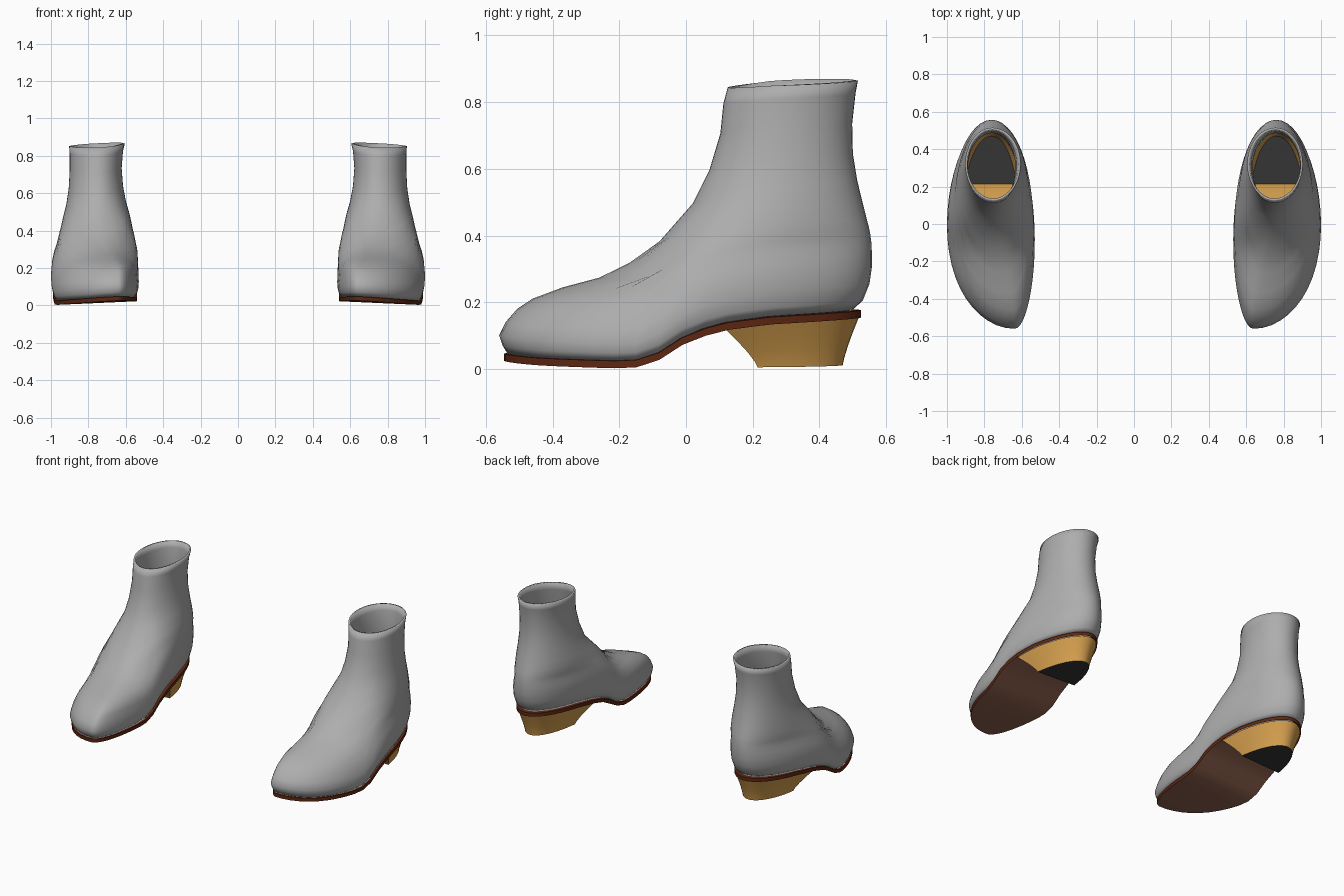
import bpy, bmesh, math

if "Cube" in bpy.data.objects:
    bpy.data.objects.remove(bpy.data.objects["Cube"])

COLUMNS = 48
CENTRE_X = 0.76


def material(name, colour):
    mat = bpy.data.materials.new(name)
    mat.use_nodes = True
    mat.diffuse_color = (*colour, 1)
    mat.node_tree.nodes["Principled BSDF"].inputs["Base Color"].default_value = (*colour, 1)
    return mat


grey = material("grey leather", (0.42, 0.42, 0.42))
red_brown = material("dark red brown edge", (0.11, 0.02, 0.006))
brown = material("brown outsole", (0.27, 0.12, 0.075))
gold = material("golden wood", (0.65, 0.34, 0.075))
black = material("black rubber", (0.035, 0.035, 0.035))

# Side curve of the footbed: (y, z) from toe to heel
FOOTBED = [(-0.56, 0.035), (-0.45, 0.03), (-0.2, 0.026), (-0.13, 0.031), (-0.07, 0.057),
           (-0.03, 0.087), (0.02, 0.115), (0.12, 0.142), (0.25, 0.158), (0.56, 0.172)]


def footbed(y):
    for (y0, z0), (y1, z1) in zip(FOOTBED, FOOTBED[1:]):
        if y <= y1:
            return z0 + (z1 - z0) * (y - y0) / (y1 - y0)
    return FOOTBED[-1][1]


def outline(level, a):
    """Point on a foot-shaped ring; the angle runs toe, outer side, heel, inner side."""
    z_front, z_back, y_front, y_back, x_tip, x_back, in_ball, in_heel, out = level
    t = (1 - math.cos(a)) / 2
    y = y_front + (y_back - y_front) * t
    axis = x_tip + (x_back - x_tip) * t
    inner = in_ball + (in_heel - in_ball) * t * t * (3 - 2 * t)
    edge = out if math.sin(a) > 0 else inner
    x = axis + (edge - axis) * abs(math.sin(a))
    low, high = footbed(y_front), footbed(y_back)
    z = z_front + (z_back - z_front) * (footbed(y) - low) / (high - low)
    return x, y, z


def ring(level, drop=0.0):
    points = [outline(level, math.tau * i / COLUMNS) for i in range(COLUMNS)]
    return [(x, y, z - drop) for x, y, z in points]


def loft(bm, rings):
    """Skin closed rings from bottom to top, with a slight roll toward the outer side."""
    rows = [[bm.verts.new((x, y, z + 0.006 - 0.045 * (x - CENTRE_X))) for x, y, z in r]
            for r in rings]
    for low, high in zip(rows, rows[1:]):
        n = len(low)
        for i in range(n):
            j = (i + 1) % n
            bm.faces.new((low[i], low[j], high[j], high[i]))
    return rows


def finish(bm, name, materials, thickness=0):
    mesh = bpy.data.meshes.new(name)
    bm.to_mesh(mesh)
    bm.free()
    for mat in materials:
        mesh.materials.append(mat)
    obj = bpy.data.objects.new(name, mesh)
    bpy.context.collection.objects.link(obj)
    bpy.ops.object.select_all(action="DESELECT")
    obj.select_set(True)
    bpy.context.view_layer.objects.active = obj
    bpy.ops.object.shade_smooth_by_angle(angle=math.radians(45))
    if thickness:
        solid = obj.modifiers.new("Thickness", "SOLIDIFY")
        solid.thickness = thickness
        solid.offset = -1
    mirror = obj.modifiers.new("Pair", "MIRROR")
    mirror.use_mirror_merge = False
    return obj


# Upper: z front, z back, y front, y back, x toe, x heel, inner ball, inner heel, outer
FOOT = [
    (.035, .172, -.535, .50, .645, .76, .535, .58, .98),
    (.06, .20, -.55, .53, .64, .76, .52, .56, .993),
    (.09, .25, -.56, .55, .64, .76, .515, .55, 1),
    (.13, .30, -.54, .557, .64, .76, .52, .55, .995),
    (.17, .34, -.505, .557, .64, .76, .525, .55, .985),
    (.20, .37, -.46, .556, .645, .76, .53, .56, .972),
    (.235, .40, -.37, .552, .67, .76, .545, .562, .962),
    (.265, .42, -.26, .548, .69, .76, .56, .565, .955),
    (.31, .45, -.17, .54, .71, .76, .57, .57, .945),
    (.375, .49, -.08, .53, .73, .76, .58, .58, .935),
]
# Shaft: z front, z back, y front, y back, inner, outer
SHAFT = [
    (.49, .56, .02, .513, .60, .917),
    (.59, .64, .07, .50, .615, .905),
    (.70, .73, .103, .498, .622, .90),
    (.79, .82, .112, .508, .615, .90),
    (.838, .858, .125, .515, .605, .903),
]
levels = FOOT + [(zf, zb, yf, yb, .75, .757, xi, xi, xo) for zf, zb, yf, yb, xi, xo in SHAFT]
bm = bmesh.new()
loft(bm, [ring(level) for level in levels])
finish(bm, "boot_upper", [grey], thickness=0.012)

# Sole: edge band, small welt, and an outsole that stops where the heel begins
HEEL_FRONT = 0.12
sole = (.036, .171, -.545, .525, .645, .76, .522, .562, .99)
welt = (.036, .171, -.52, .495, .645, .76, .545, .59, .965)
bm = bmesh.new()
bottom = loft(bm, [ring(sole, 0.022), ring(sole), ring(welt)])[0]
for i in range(COLUMNS // 2):
    strip = [bottom[-i % COLUMNS], bottom[-i - 1], bottom[i + 1], bottom[i]]
    if bottom[i].co.y < HEEL_FRONT:
        bm.faces.new(list(dict.fromkeys(strip))).material_index = 1
finish(bm, "boot_sole", [red_brown, brown])

# Heel: hollow tapered block below the back of the sole, closed by a flat cap
seat = (.014, .149, -.545, .518, .645, .76, .528, .568, .984)
start = math.acos(1 - 2 * (HEEL_FRONT - seat[2]) / (seat[3] - seat[2]))
STEPS = 24
top = [outline(seat, start + (math.tau - 2 * start) * i / STEPS) for i in range(STEPS + 1)]
first, last = top[0], top[-1]
top += [tuple(p + (q - p) * k / 6 for p, q in zip(last, first)) for k in range(1, 6)]


def heel_ring(f):
    """Blend from the seat (0) to the ground (1), slightly waisted on the way."""
    pull = 1 - (1 - f) ** 1.25
    points = []
    for x, y, z in top:
        ground_y = 0.215 + (y - HEEL_FRONT) * 0.64
        ground_x = CENTRE_X + (x - CENTRE_X) * 0.66
        points.append((x + (ground_x - x) * pull, y + (ground_y - y) * pull,
                       z + (0.006 - z) * f))
    return points


bm = bmesh.new()
rows = loft(bm, [heel_ring(f) for f in (1, 0.85, 0.6, 0.3, 0)])
bm.faces.new(list(reversed(rows[0]))).material_index = 1
finish(bm, "boot_heel", [gold, black])
